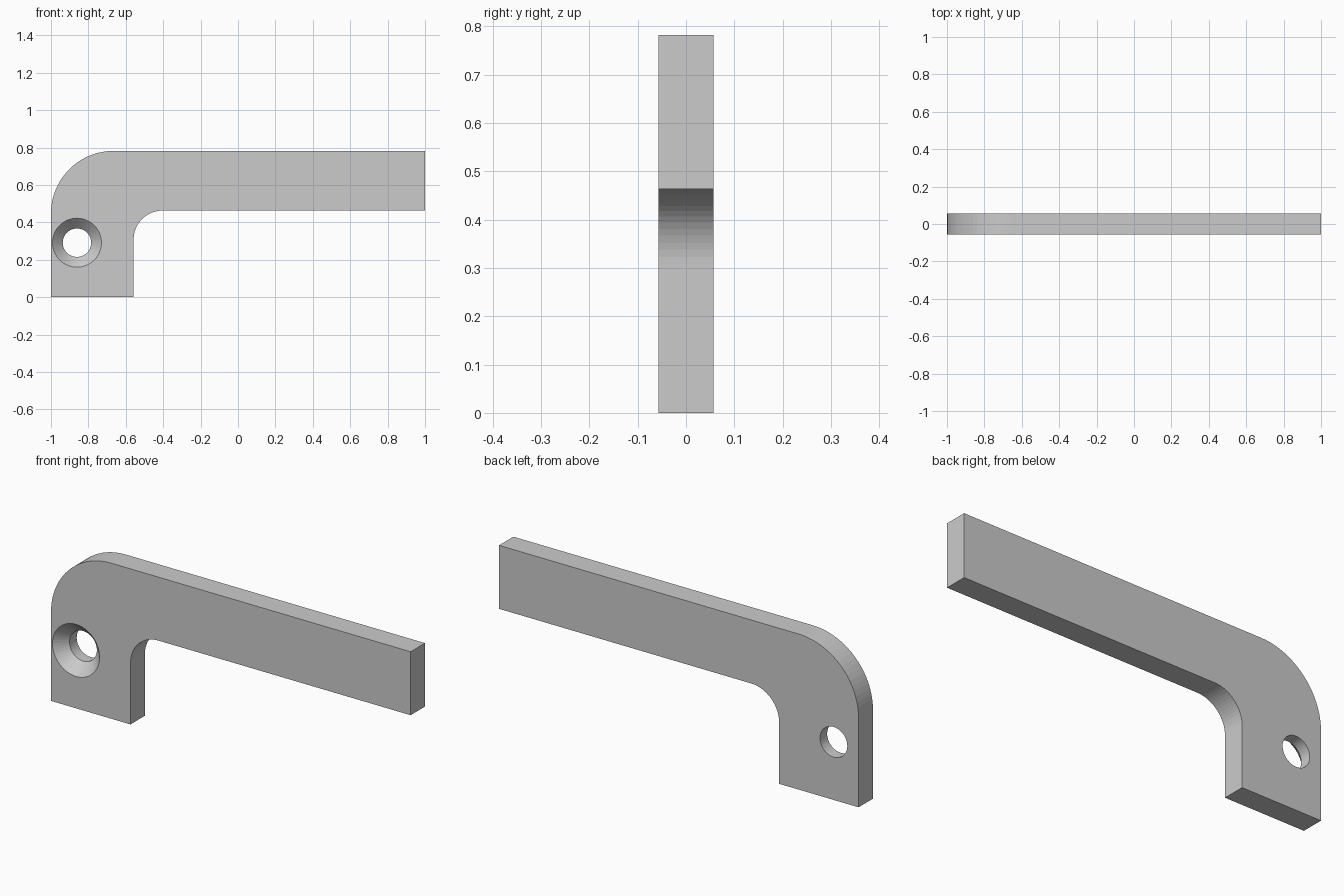
import bpy, bmesh
from math import sin, cos, pi

if "Cube" in bpy.data.objects:
    bpy.data.objects.remove(bpy.data.objects["Cube"])

HALF = 0.057  # half thickness


def make_object(name, bm):
    bmesh.ops.recalc_face_normals(bm, faces=bm.faces)
    mesh = bpy.data.meshes.new(name)
    bm.to_mesh(mesh)
    bm.free()
    obj = bpy.data.objects.new(name, mesh)
    bpy.context.collection.objects.link(obj)
    return obj


def arc(cx, cz, r, a0, a1, n):
    return [(cx + r * cos(a0 + (a1 - a0) * i / n),
             cz + r * sin(a0 + (a1 - a0) * i / n)) for i in range(n + 1)]


# Bent flat bar: outline with outer and inner rounded corners, extruded in y
R, r = 0.335, 0.155
top, under, leg = 0.782, 0.463, -0.558
outline = [(-1, 0), (leg, 0)]
outline += arc(leg + r, under - r, r, pi, pi / 2, 16)
outline += [(1, under), (1, top)]
outline += arc(-1 + R, top - R, R, pi / 2, pi, 20)

bm = bmesh.new()
face = bm.faces.new([bm.verts.new((x, -HALF, z)) for x, z in outline])
ext = bmesh.ops.extrude_face_region(bm, geom=[face])
moved = [v for v in ext["geom"] if isinstance(v, bmesh.types.BMVert)]
bmesh.ops.translate(bm, verts=moved, vec=(0, 2 * HALF, 0))
bracket = make_object("bracket_arm", bm)

# Countersunk screw hole cutter: stacked rings (y, radius)
SIDES = 48
bm = bmesh.new()
rings = []
for y, rad in [(-HALF - 0.02, 0.151), (0.0, 0.076), (HALF + 0.05, 0.076)]:
    # cone is 45 degrees, passing radius 0.131 at the front face
    rad = 0.076 + (0.055 / HALF) * max(0, -y)
    rings.append([bm.verts.new((-0.861 + rad * cos(2 * pi * i / SIDES), y,
                                0.291 + rad * sin(2 * pi * i / SIDES)))
                  for i in range(SIDES)])
for a, b in zip(rings, rings[1:]):
    for i in range(SIDES):
        j = (i + 1) % SIDES
        bm.faces.new((a[i], a[j], b[j], b[i]))
bm.faces.new(rings[0])
bm.faces.new(rings[-1])
cutter = make_object("screw_hole_cutter", bm)

# Cut the hole, apply, and remove the cutter
bpy.context.view_layer.objects.active = bracket
bracket.select_set(True)
cut = bracket.modifiers.new("screw_hole", "BOOLEAN")
cut.operation = "DIFFERENCE"
cut.solver = "EXACT"
cut.object = cutter
bpy.ops.object.modifier_apply(modifier=cut.name)
bpy.data.objects.remove(cutter)
